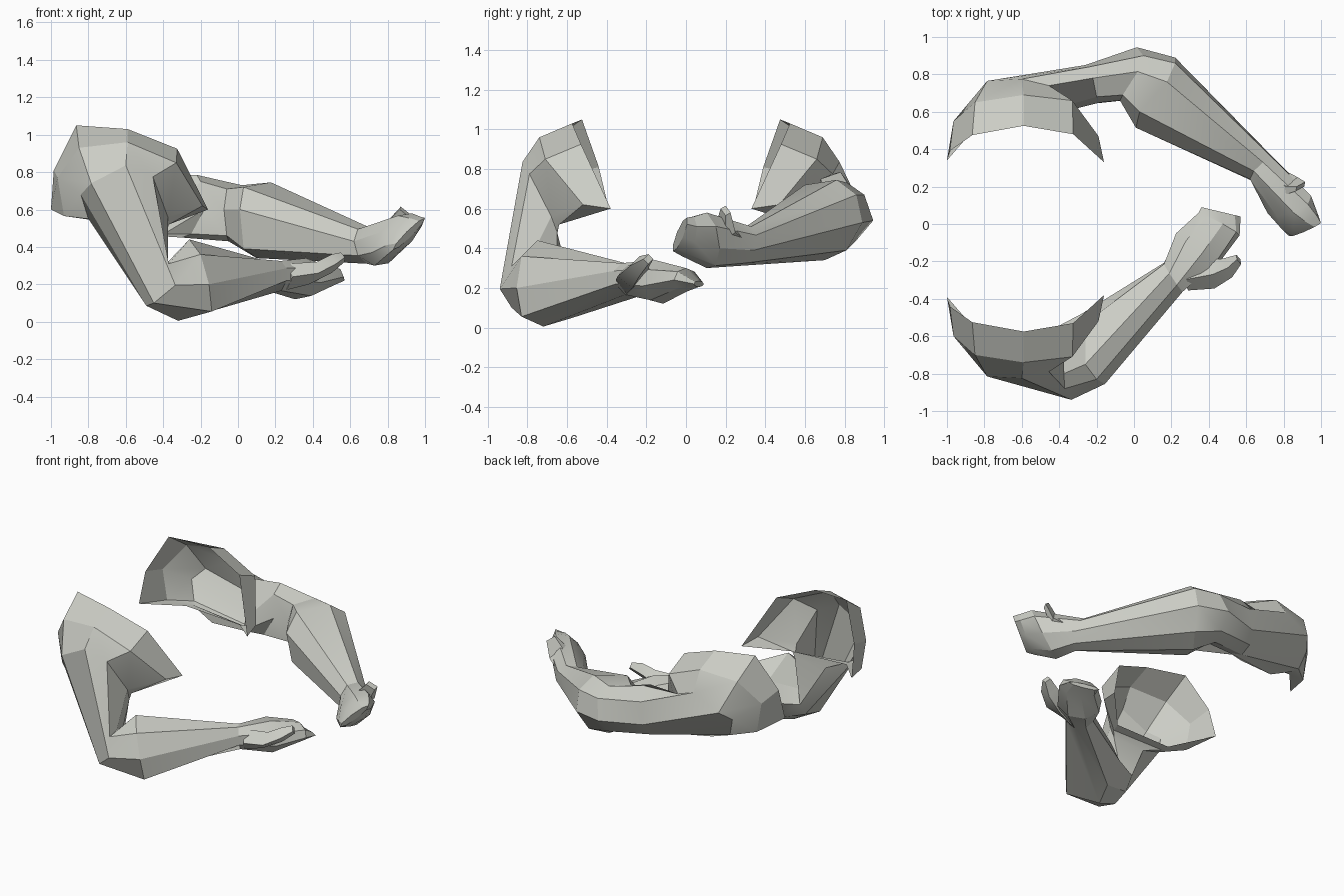
import bpy
import bmesh
from math import cos, sin, tau, radians
from mathutils import Vector

cube = bpy.data.objects.get("Cube")
if cube:
    bpy.data.objects.remove(cube)

# One pale stone colour for everything
stone = bpy.data.materials.new("pale_stone")
stone.use_nodes = True
colour = (0.6, 0.61, 0.56, 1)
stone.diffuse_color = colour
stone.node_tree.nodes["Principled BSDF"].inputs["Base Color"].default_value = colour


def section(centre, first, second, sides=8):
    """Oval cross-section spanned by two half-axes."""
    c, a, b = Vector(centre), Vector(first), Vector(second)
    return [c + a * cos(tau * i / sides) + b * sin(tau * i / sides) for i in range(sides)]


def shoulder_rings(side):
    """Place the shared shoulder sections on the left (1) or right (-1) side."""
    return [[(x, side * (y - .025) - .025, z) for x, y, z in ring]
            for ring in (shoulder_rim, shoulder_cap, deltoid)]


def loft(name, rings, open_start=False):
    """Skin a chain of cross-sections into one low-poly object."""
    bm = bmesh.new()
    loops = [[bm.verts.new(point) for point in ring] for ring in rings]
    for low, high in zip(loops, loops[1:]):
        count = len(low)
        for i in range(count):
            j = (i + 1) % count
            bm.faces.new((low[i], low[j], high[j], high[i]))
    bm.faces.new(loops[-1])
    if not open_start:
        bm.faces.new(loops[0][::-1])
    bmesh.ops.recalc_face_normals(bm, faces=bm.faces)
    mesh = bpy.data.meshes.new(name)
    bm.to_mesh(mesh)
    bm.free()
    mesh.materials.append(stone)
    obj = bpy.data.objects.new(name, mesh)
    bpy.context.collection.objects.link(obj)
    bpy.ops.object.select_all(action="DESELECT")
    obj.select_set(True)
    bpy.context.view_layer.objects.active = obj
    bpy.ops.object.shade_smooth_by_angle(angle=radians(25))
    return obj


# Shoulder sections shared by both arms: rear, over the top, front, armpit
shoulder_rim = [(-1, .39, .6), (-.985, .44, .81), (-.865, .525, 1.05), (-.59, .575, 1.03),
                (-.325, .53, .925), (-.16, .38, .6), (-.37, .6, .54), (-.8, .62, .55)]
shoulder_cap = [(-.93, .6, .565), (-.965, .6, .77), (-.85, .7, .93), (-.59, .74, .96),
                (-.33, .71, .85), (-.19, .52, .62), (-.37, .64, .52), (-.79, .67, .545)]
deltoid = [(-.8, .71, .55), (-.84, .74, .68), (-.785, .815, .74), (-.6, .825, .836),
           (-.455, .79, .775), (-.375, .68, .56), (-.38, .65, .48), (-.62, .65, .47)]

# Right arm: hangs down, then bends forward at the elbow
right_elbow = [(-.47, -.64, .11), (-.49, -.77, .085), (-.45, -.88, .1), (-.335, -.94, .195),
               (-.37, -.88, .31), (-.375, -.8, .32), (-.43, -.65, .27), (-.47, -.58, .2)]
right_forearm = [(-.26, -.57, .05), (-.32, -.72, .005), (-.14, -.83, .055), (-.155, -.855, .2),
                 (-.2, -.83, .36), (-.26, -.75, .44), (-.26, -.53, .33), (-.28, -.48, .2)]
right_hand = [section((.21, -.285, .24), (-.02, .04, -.085), (.05, -.07, -.02)),
              section((.335, -.135, .23), (-.03, .02, -.11), (.11, -.085, -.02)),
              section((.455, 0, .24), (-.02, 0, -.06), (.11, -.06, 0)),
              section((.465, .065, .22), (0, 0, -.015), (.105, -.025, 0))]
loft("right_arm", shoulder_rings(-1) + [right_elbow, right_forearm] + right_hand,
     open_start=True)
loft("right_thumb", [section((.26, -.3, .24), (0, 0, .07), (.03, -.055, 0), sides=4),
                     section((.4, -.27, .26), (.02, 0, .06), (.03, -.075, 0), sides=4),
                     section((.5, -.235, .31), (0, 0, .05), (.025, -.05, 0), sides=4),
                     section((.56, -.19, .345), (-.01, 0, .025), (.012, -.025, 0), sides=4)])

# Left arm: reaches forward, then bends inward at the elbow
left_upper = [(-.3, .7, .45), (-.28, .8, .47), (-.26, .85, .55), (-.24, .84, .7),
              (-.22, .78, .785), (-.2, .68, .75), (-.18, .65, .6), (-.25, .64, .47)]
left_elbow = [(-.05, .74, .43), (0, .86, .44), (.015, .945, .54), (.05, .9, .67),
              (.02, .815, .73), (-.06, .69, .71), (-.075, .66, .6), (-.06, .66, .46)]
left_forearm = [(.1, .7, .34), (.18, .81, .39), (.22, .89, .53), (.22, .86, .67),
                (.176, .76, .745), (.03, .6, .72), (.01, .515, .6), (.03, .55, .39)]
left_hand = [section((.69, .29, .41), (0, -.04, -.1), (.07, .05, -.02)),
             section((.83, .105, .44), (-.1, 0, -.14), (.065, .065, -.04)),
             section((.89, .01, .46), (-.09, -.03, -.1), (.04, .035, -.03)),
             section((.915, -.03, .47), (-.085, -.035, -.085), (.012, .015, -.012))]
loft("left_arm", shoulder_rings(1) + [left_upper, left_elbow, left_forearm] + left_hand,
     open_start=True)
loft("left_thumb", [section((.72, .26, .43), (0, .03, .06), (.04, .05, 0), sides=4),
                    section((.83, .2, .5), (-.02, 0, .05), (.045, .05, -.02), sides=4),
                    section((.89, .2, .59), (-.02, 0, .025), (.025, .025, -.01), sides=4)])
